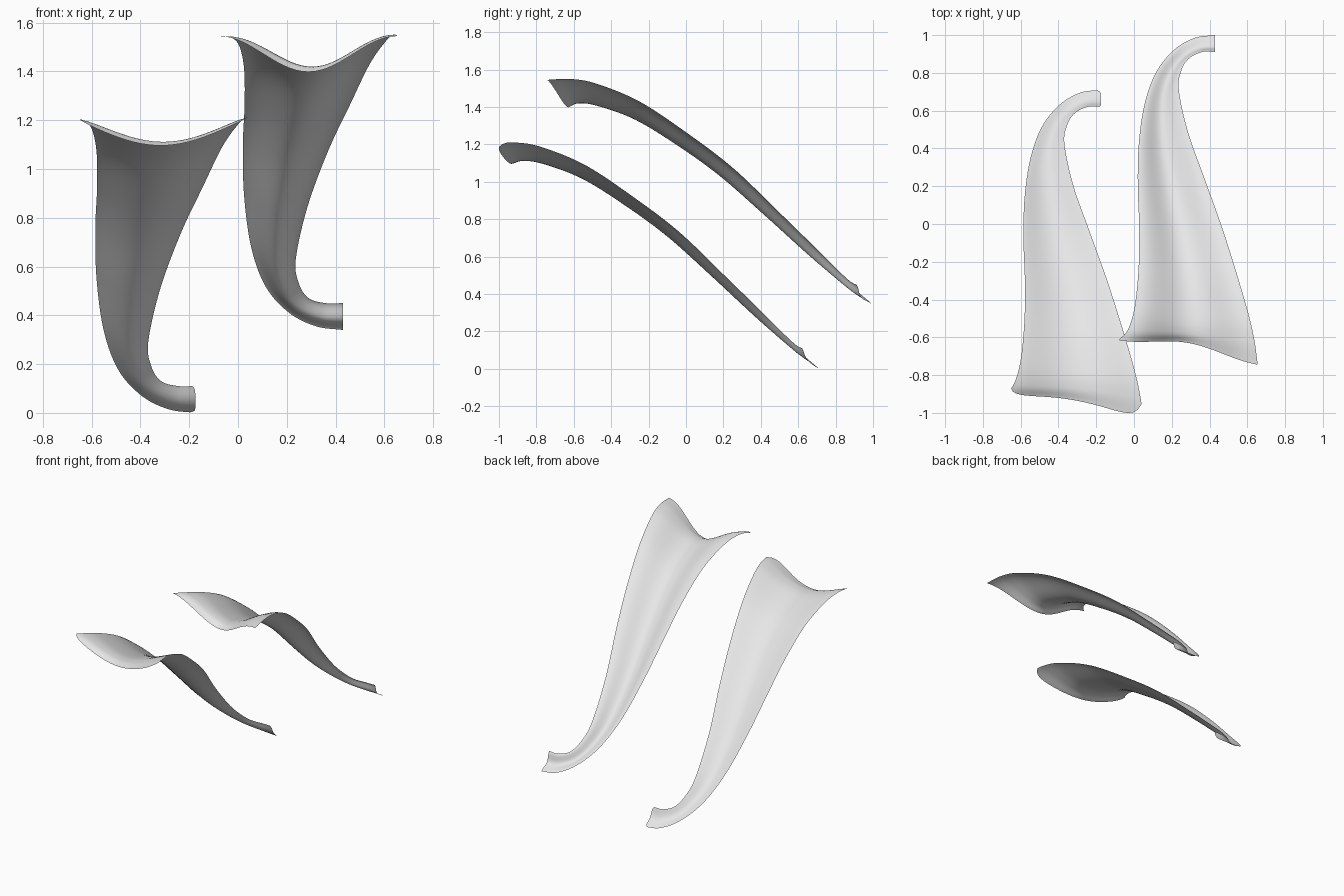
import bpy
import bmesh
from math import sin, pi
from mathutils import Vector

cube = bpy.data.objects.get("Cube")
if cube:
    bpy.data.objects.remove(cube, do_unlink=True)

# Single pale grey material
grey = bpy.data.materials.new("pale_grey")
grey.use_nodes = True
colour = (0.8, 0.8, 0.8, 1)
grey.diffuse_color = colour
grey.node_tree.nodes["Principled BSDF"].inputs["Base Color"].default_value = colour

# Edge rails of one swept sheet, from the hooked tail to the flared lip
OUTER = [(.43, 1, .34), (.32, .985, .355), (.21, .92, .41), (.115, .8, .515),
         (.055, .63, .675), (.025, .42, .89), (.02, .2, 1.1), (.027, 0, 1.26),
         (.025, -.22, 1.41), (.005, -.43, 1.505), (-.03, -.555, 1.54), (-.08, -.615, 1.545)]
INNER = [(.43, .91, .45), (.36, .91, .45), (.29, .875, .47), (.25, .81, .53),
         (.237, .71, .63), (.285, .49, .845), (.37, .25, 1.075), (.46, 0, 1.265),
         (.54, -.25, 1.43), (.607, -.48, 1.525), (.638, -.62, 1.55), (.655, -.745, 1.545)]
# Depth of the trough at each station
DEPTH = [.022, .024, .027, .032, .043, .058, .072, .083, .097, .113, .127, .147]


def spline(points, v):
    """Catmull-Rom position at v (0 to 1) along evenly numbered points."""
    last = len(points) - 1
    i = min(int(v * last), last - 1)
    f = v * last - i
    p1, p2 = points[i], points[i + 1]
    p0 = points[i - 1] if i else 2 * p1 - p2
    p3 = points[i + 2] if i + 2 <= last else 2 * p2 - p1
    return p1 + 0.5 * f * ((p2 - p0) + f * ((2 * p0 - 5 * p1 + 4 * p2 - p3)
                                           + f * (3 * (p1 - p2) + p3 - p0)))


def build_sheet(name, offset, depth_scale, power, rounding, rows=80, columns=28):
    """Sweep a curved trough section between the two rails."""
    outer = [Vector(p) for p in OUTER]
    inner = [Vector(p) for p in INNER]

    def surface(v, t):
        a, b = spline(outer, v), spline(inner, v)
        lo, hi = max(v - 0.05, 0), min(v + 0.05, 1)
        tangent = (spline(outer, hi) + spline(inner, hi)
                   - spline(outer, lo) - spline(inner, lo))
        down = (b - a).cross(tangent).normalized()
        # The lip sags backwards a little
        down.y += 0.3 * v ** 6
        sag = spline(DEPTH, v) * depth_scale * sin(pi * t) ** power
        return a.lerp(b, t) + down * sag + Vector(offset)

    bm = bmesh.new()
    grid = []
    for r in range(rows + 1):
        row = []
        for c in range(columns + 1):
            t = c / columns
            # Corners pull back to round the two ends
            corner = rounding * abs(2 * t - 1) ** 8
            start, end = corner * 0.3, 1 - corner
            v = start + (end - start) * r / rows
            row.append(bm.verts.new(surface(v, t)))
        grid.append(row)
    for r in range(rows):
        for c in range(columns):
            bm.faces.new((grid[r][c], grid[r][c + 1],
                          grid[r + 1][c + 1], grid[r + 1][c]))
    # Make the upper side the outside
    bm.normal_update()
    if sum(f.normal.z for f in bm.faces) < 0:
        bmesh.ops.reverse_faces(bm, faces=bm.faces[:])
    for face in bm.faces:
        face.smooth = True
    mesh = bpy.data.meshes.new(name)
    bm.to_mesh(mesh)
    bm.free()
    mesh.materials.append(grey)
    sheet = bpy.data.objects.new(name, mesh)
    bpy.context.collection.objects.link(sheet)


# Sharp-cornered deep sheet, and a softer copy lower and to the right
build_sheet("left_curved_sheet", (0, 0, 0), 1, 2, 0)
build_sheet("right_curved_sheet", (-.605, -.29, -.34), 0.74, 1.2, 0.06)
